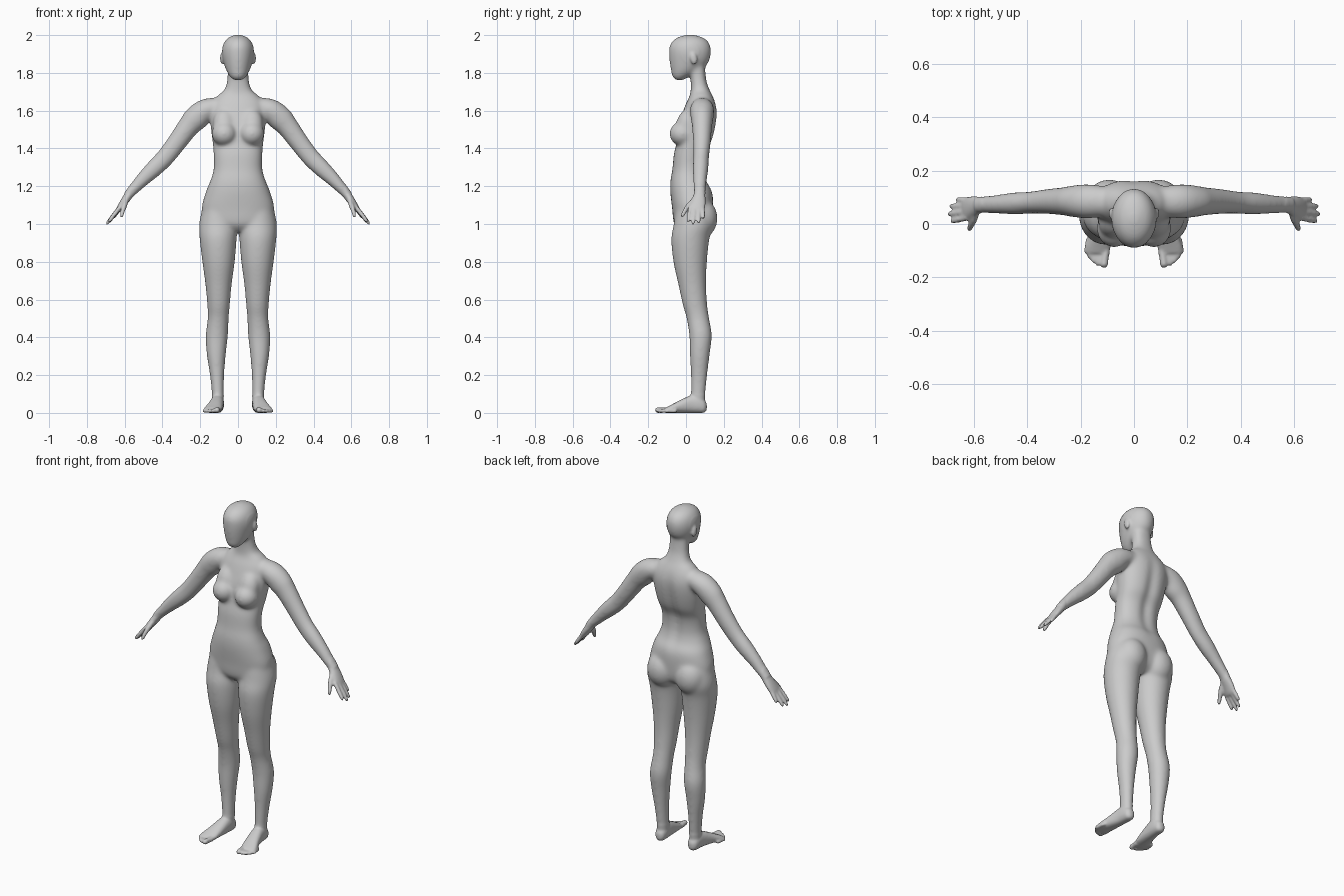
import bpy, bmesh, math
from mathutils import Vector, Matrix

bm = bmesh.new()


def spow(v, e):
    return math.copysign(abs(v) ** e, v)


def catmull(p, steps):
    """Smoothly resample a list of equal-length tuples."""
    out = []
    for i in range(len(p) - 1):
        p0, p1, p2, p3 = p[max(i - 1, 0)], p[i], p[i + 1], p[min(i + 2, len(p) - 1)]
        for k in range(steps):
            t = k / steps
            out.append([0.5 * (2 * b + (c - a) * t + (2 * a - 5 * b + 4 * c - d) * t * t
                               + (3 * b - a - 3 * c + d) * t ** 3)
                        for a, b, c, d in zip(p0, p1, p2, p3)])
    return out + [list(p[-1])]


def loft(sections, axis=None, ref=(0, 1, 0), sides=(1, -1), seg=32, power=2.0, steps=5):
    """Closed tube through (x, y, z, width radius, depth radius) sections."""
    secs = catmull(sections, steps)
    pts = [Vector(s[:3]) for s in secs]
    for side in sides:
        rings = []
        for i, s in enumerate(secs):
            t = Vector(axis) if axis else (pts[min(i + 1, len(pts) - 1)] - pts[max(i - 1, 0)]).normalized()
            v = Vector(ref)
            v = (v - t * v.dot(t)).normalized()
            u = v.cross(t)
            ring = []
            for k in range(seg):
                a = 2 * math.pi * k / seg
                q = pts[i] + u * (s[3] * spow(math.cos(a), 2 / power)) + v * (s[4] * spow(math.sin(a), 2 / power))
                ring.append(bm.verts.new((q.x * side, q.y, q.z)))
            rings.append(ring)
        for r0, r1 in zip(rings, rings[1:]):
            for k in range(seg):
                j = (k + 1) % seg
                bm.faces.new((r0[k], r0[j], r1[j], r1[k]))
        bm.faces.new(rings[0])
        bm.faces.new(rings[-1])


def ball(loc, radii, tilt=0.0):
    """Mirrored pair of ellipsoids, tilted about x."""
    for side in (1, -1):
        m = (Matrix.Translation((loc[0] * side, loc[1], loc[2])) @ Matrix.Rotation(tilt, 4, 'X')
             @ Matrix.Diagonal((*radii, 1)))
        bmesh.ops.create_uvsphere(bm, u_segments=32, v_segments=20, radius=1, matrix=m)


Z = (0, 0, 1)

# Torso and neck: (z, centre y, half width, half depth)
torso = [(.96, .03, .05, .06), (1.0, .035, .165, .098), (1.08, .035, .192, .108), (1.17, .028, .17, .111),
         (1.23, .014, .146, .096), (1.29, .013, .129, .085), (1.37, .021, .129, .085), (1.44, .046, .135, .094),
         (1.52, .06, .145, .1), (1.59, .074, .147, .092), (1.64, .079, .138, .078), (1.68, .08, .108, .06),
         (1.71, .075, .073, .05), (1.76, .066, .058, .042), (1.84, .058, .055, .042)]
loft([(0, y, z, a, b) for z, y, a, b in torso], axis=Z, sides=(1,), seg=48, power=2.3)

# Head and ears
head = [(1.76, -.035, .022, .018), (1.78, -.028, .043, .045), (1.81, -.005, .061, .074), (1.85, .015, .075, .101),
        (1.9, .021, .084, .111), (1.94, .021, .081, .109), (1.97, .022, .068, .092), (1.99, .022, .046, .062),
        (2.003, .022, .012, .016)]
loft([(0, y, z, a, b) for z, y, a, b in head], axis=Z, sides=(1,), seg=48)
ball((.084, .04, 1.877), (.011, .019, .033), .2)

# Breasts and buttocks
ball((.073, -.018, 1.478), (.067, .07, .066))
ball((.073, .0, 1.53), (.06, .052, .085), -.3)
ball((.092, .08, 1.03), (.09, .087, .105))

# Legs
loft([(.1, .04, 1.08, .09, .095), (.104, .04, 1.0, .102, .105), (.105, .023, .92, .098, .101),
      (.103, .022, .8, .086, .089), (.103, .033, .68, .07, .074), (.103, .048, .57, .06, .065),
      (.105, .063, .5, .056, .06), (.112, .077, .41, .059, .06), (.115, .073, .31, .051, .053),
      (.111, .069, .2, .038, .044), (.107, .064, .1, .032, .039), (.107, .062, .04, .031, .037)], axis=Z)

# Arms
loft([(.07, .085, 1.625, .045, .05), (.165, .085, 1.605, .06, .064), (.222, .085, 1.56, .067, .06),
      (.263, .085, 1.515, .058, .053), (.325, .084, 1.43, .052, .047), (.385, .08, 1.353, .049, .042),
      (.445, .077, 1.293, .046, .042), (.51, .074, 1.23, .037, .036), (.585, .072, 1.148, .024, .03)])

# Palms
loft([(.57, .073, 1.163, .025, .029), (.605, .065, 1.115, .02, .04), (.627, .057, 1.082, .016, .043),
      (.638, .055, 1.067, .011, .038)], seg=24)

# Fingers and thumb: base, tip
fingers = [((.63, .022, 1.083), (.686, .01, 1.01)), ((.633, .045, 1.08), (.697, .037, .998)),
           ((.63, .067, 1.08), (.689, .067, 1.004)), ((.622, .087, 1.09), (.664, .092, 1.028))]
for base, tip in fingers:
    b, t = Vector(base), Vector(tip)
    loft([(*b.lerp(t, f), r, r) for f, r in ((-.15, .01), (.1, .0115), (.5, .0115), (.88, .0095), (1, .004))],
         seg=12, steps=3)
loft([(.587, .058, 1.14, .014, .016), (.6, .018, 1.1, .014, .016), (.61, -.005, 1.07, .012, .012),
      (.616, -.019, 1.044, .01, .01), (.618, -.023, 1.035, .004, .004)], seg=12, steps=3)

# Feet
loft([(.106, .11, .032, .013, .018), (.107, .095, .036, .028, .035), (.108, .065, .046, .034, .046),
      (.111, .025, .046, .036, .046), (.12, -.03, .034, .041, .034), (.132, -.08, .021, .047, .021),
      (.138, -.108, .014, .043, .014)], axis=(0, -1, 0), ref=Z, power=2.3)

# Toes: x, tip y, radius
for x, y, r in [(.112, -.164, .015), (.135, -.157, .011), (.151, -.146, .0105), (.165, -.131, .01),
                (.177, -.113, .01)]:
    loft([(x - .008, y + .065, r, r, r), (x - .002, y + .03, r, r, r), (x, y + .009, r, r, r),
          (x, y, r * .9, r * .4, r * .4)], axis=(0, -1, 0), ref=Z, seg=12, steps=3)

# Fuse all parts into a single skin
bmesh.ops.recalc_face_normals(bm, faces=bm.faces[:])
raw = bpy.data.meshes.new("raw_parts")
bm.to_mesh(raw)
bm.free()
body = bpy.data.objects.new("body", raw)
bpy.context.collection.objects.link(body)
mod = body.modifiers.new("fuse", 'REMESH')
mod.mode = 'VOXEL'
mod.voxel_size = .0058
skin = bpy.data.meshes.new_from_object(body.evaluated_get(bpy.context.evaluated_depsgraph_get()))
body.modifiers.clear()
body.data = skin
skin.name = "body"

# Spine groove, then strong smoothing on the body and light on hands, feet and ears
bm = bmesh.new()
bm.from_mesh(skin)
for v in bm.verts:
    x, y, z = v.co
    if y > .06 and 1.15 < z < 1.67:
        v.co.y -= .016 * math.exp(-(x / .028) ** 2) * math.sin(math.pi * (z - 1.15) / .52)


def soften(verts, times):
    for _ in range(times):
        bmesh.ops.smooth_vert(bm, verts=verts, factor=.5, use_axis_x=True, use_axis_y=True, use_axis_z=True)


soften([v for v in bm.verts if v.co.z > .1 and abs(v.co.x) < .57
        and not (v.co.z > 1.83 and abs(v.co.x) > .075)], 22)
soften(bm.verts[:], 3)
for f in bm.faces:
    f.smooth = True
bm.to_mesh(skin)
bm.free()
